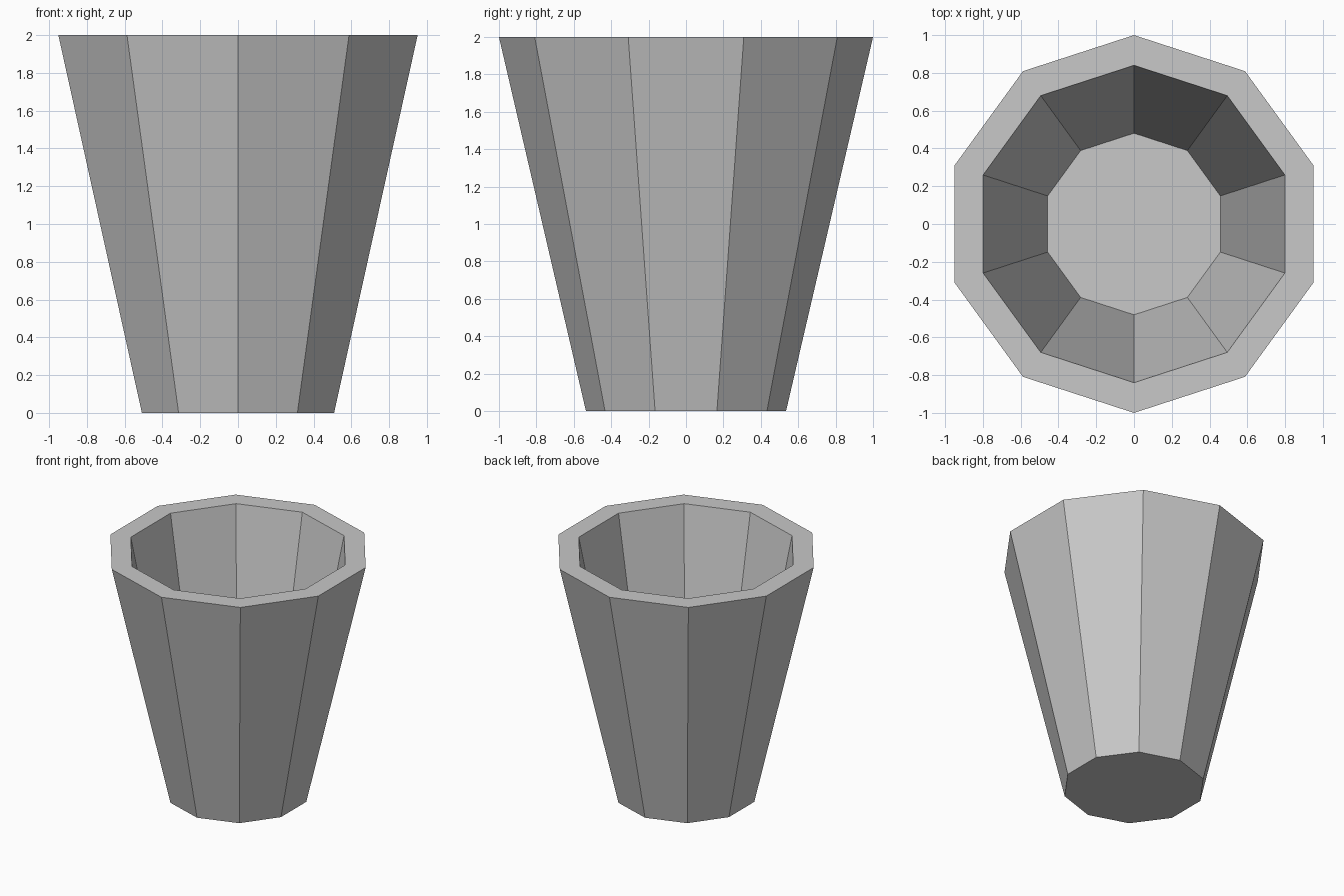
import bpy, bmesh, math

if "Cube" in bpy.data.objects:
    bpy.data.objects.remove(bpy.data.objects["Cube"])

SIDES = 10
HEIGHT, R_BOTTOM, R_TOP = 2.0, 0.535, 1.0
FLOOR_Z, INNER_SCALE = 0.16, 0.84


def outer_radius(z):
    return R_BOTTOM + (R_TOP - R_BOTTOM) * z / HEIGHT


# Profile from the underside, up the outer wall, over the rim, down to the floor
profile = [
    (outer_radius(0), 0),
    (outer_radius(HEIGHT), HEIGHT),
    (outer_radius(HEIGHT) * INNER_SCALE, HEIGHT),
    (outer_radius(FLOOR_Z) * INNER_SCALE, FLOOR_Z),
]

# Ten-sided tapered cup
bm = bmesh.new()
rings = []
for r, z in profile:
    angles = [math.pi / 2 + math.tau * i / SIDES for i in range(SIDES)]
    rings.append([bm.verts.new((r * math.cos(a), r * math.sin(a), z)) for a in angles])
for lower, upper in zip(rings, rings[1:]):
    for i in range(SIDES):
        j = (i + 1) % SIDES
        bm.faces.new((lower[i], lower[j], upper[j], upper[i]))
bm.faces.new(rings[0][::-1])   # underside
bm.faces.new(rings[-1])        # inner floor
bmesh.ops.recalc_face_normals(bm, faces=bm.faces)

mesh = bpy.data.meshes.new("cup")
bm.to_mesh(mesh)
bm.free()

grey = bpy.data.materials.new("light_grey")
grey.diffuse_color = (0.58, 0.58, 0.58, 1)
grey.use_nodes = True
grey.node_tree.nodes["Principled BSDF"].inputs["Base Color"].default_value = grey.diffuse_color
mesh.materials.append(grey)
cup = bpy.data.objects.new("cup", mesh)
bpy.context.collection.objects.link(cup)
